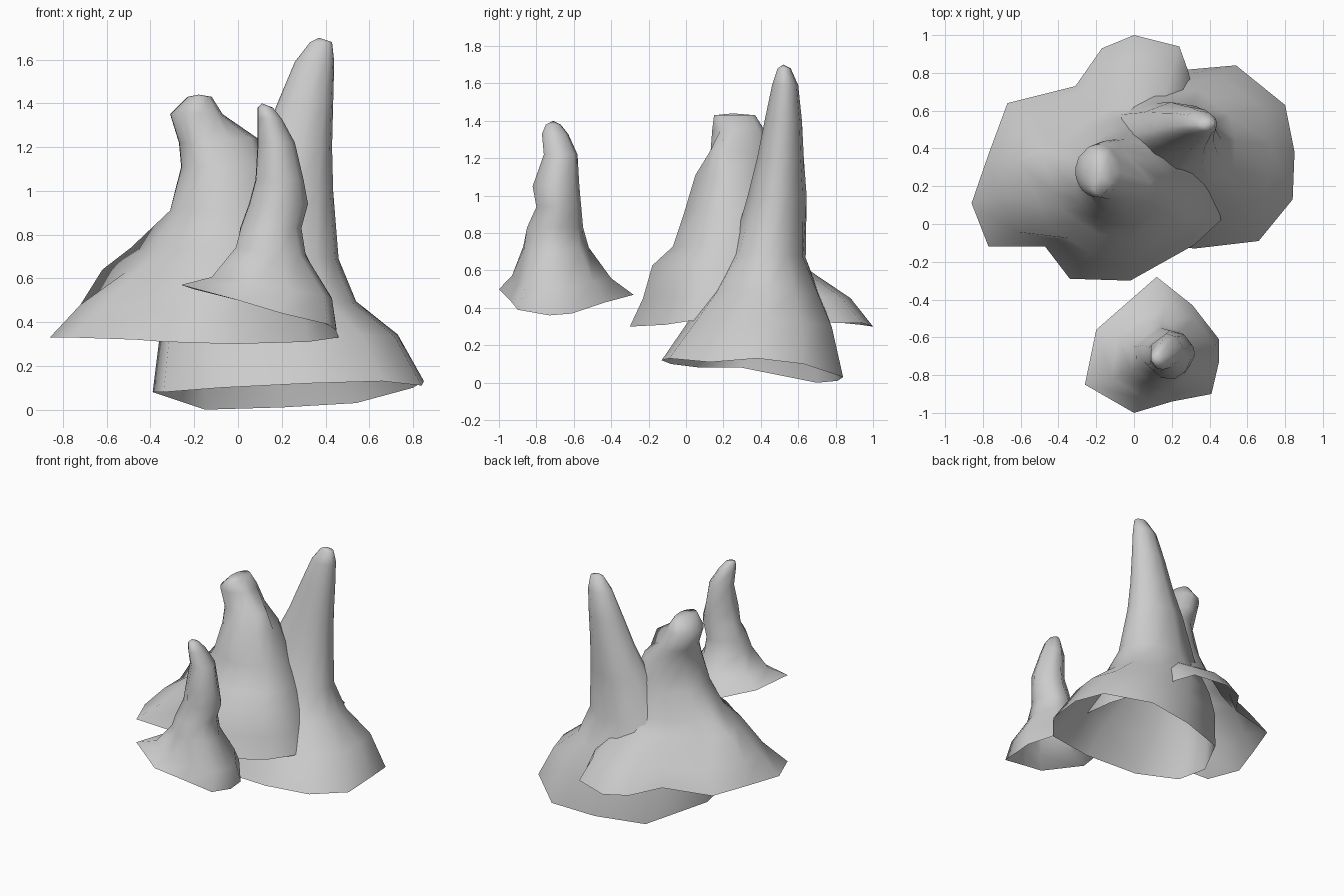
import bpy, bmesh, math


def fit(pts, x0, x1, y0, y1):
    """Scale a loop of 2D points to fill the given box."""
    xs, ys = [p[0] for p in pts], [p[1] for p in pts]
    return [(x0 + (p[0] - min(xs)) / (max(xs) - min(xs)) * (x1 - x0),
             y0 + (p[1] - min(ys)) / (max(ys) - min(ys)) * (y1 - y0)) for p in pts]


def spire(name, centre, base, rings, tip, pulls=()):
    """Loft an uneven open hem up through rings (z, x0, x1, y0, y1, hem influence) to a tip.
    Pulls (ring, index, position) then shape single ridges and shoulders."""
    cx, cy = centre
    zmid = sum(p[2] for p in base) / len(base)
    angles = [math.atan2(p[1] - cy, p[0] - cx) for p in base]
    hem = fit(base, -1, 1, -1, 1)
    bm = bmesh.new()
    loops = [[bm.verts.new(p) for p in base]]
    for z, x0, x1, y0, y1, k in rings:
        loop = [(h[0] * k + math.cos(a) * (1 - k), h[1] * k + math.sin(a) * (1 - k))
                for h, a in zip(hem, angles)]
        loop = fit(loop, x0, x1, y0, y1)
        loops.append([bm.verts.new((x, y, z + (b[2] - zmid) * k * 0.6))
                      for (x, y), b in zip(loop, base)])
    for ring, index, pos in pulls:
        loops[ring][index].co = pos
    n = len(base)
    for low, high in zip(loops, loops[1:]):
        for i in range(n):
            j = (i + 1) % n
            bm.faces.new((low[i], low[j], high[j], high[i]))
    top = bm.verts.new(tip)
    for i in range(n):
        bm.faces.new((loops[-1][i], loops[-1][(i + 1) % n], top))
    for f in bm.faces:
        f.smooth = True
    mesh = bpy.data.meshes.new(name)
    bm.to_mesh(mesh)
    bm.free()
    ob = bpy.data.objects.new(name, mesh)
    bpy.context.collection.objects.link(ob)
    return ob


# Tall rear spire (hems run counter-clockwise)
spire("tall_spire", (0.25, 0.35),
      [(0.85, 0.38, .13), (0.80, 0.63, .10), (0.54, 0.84, .03), (0.2, 0.81, .01),
       (-0.15, 0.7, 0), (-0.39, 0.3, .08), (-0.34, 0.08, .08), (-0.08, -0.08, .1),
       (0.32, -0.13, .12), (0.66, -0.09, .13), (0.84, 0.13, .11)],
      [(0.32, -0.36, 0.73, 0.02, 0.78, .8),
       (0.48, -0.28, 0.54, 0.12, 0.72, .5),
       (0.68, -0.17, 0.46, 0.24, 0.64, .3),
       (1.00, 0.00, 0.435, 0.33, 0.645, 0),
       (1.20, 0.10, 0.43, 0.38, 0.63, 0),
       (1.40, 0.18, 0.435, 0.42, 0.62, 0),
       (1.59, 0.26, 0.44, 0.46, 0.60, 0),
       (1.68, 0.33, 0.43, 0.49, 0.56, 0)], (0.37, 0.52, 1.70))

# Broad middle spire with a left ridge, a head and a lower shoulder
spire("middle_spire", (-0.1, 0.28),
      [(0.46, 0.02, .33), (0.43, 0.25, .33), (0.35, 0.5, .33), (0.29, 0.8, .32),
       (0.24, 0.94, .32), (0, 1.0, .30), (-0.17, 0.93, .31), (-0.31, 0.73, .33),
       (-0.67, 0.64, .33), (-0.77, 0.37, .33), (-0.86, 0.11, .33), (-0.77, -0.12, .33),
       (-0.47, -0.12, .32), (-0.34, -0.29, .31), (-0.02, -0.30, .30), (0.32, -0.11, .31)],
      [(0.46, -0.69, 0.41, -0.23, 0.88, .7),
       (0.63, -0.51, 0.35, -0.18, 0.62, .25),
       (0.73, -0.42, 0.30, -0.07, 0.56, .15),
       (0.91, -0.31, 0.22, -0.01, 0.50, .1),
       (1.11, -0.26, 0.13, 0.05, 0.45, 0),
       (1.22, -0.27, -0.01, 0.13, 0.44, 0),
       (1.35, -0.31, -0.07, 0.14, 0.42, 0),
       (1.43, -0.23, -0.12, 0.15, 0.37, 0)], (-0.18, 0.25, 1.44),
      [(1, 9, (-0.72, 0.33, 0.48)), (1, 10, (-0.72, 0.14, 0.48)),
       (2, 9, (-0.62, 0.33, 0.64)), (3, 9, (-0.49, 0.36, 0.74)),
       (6, 0, (0.06, 0.16, 1.24)), (6, 1, (0.09, 0.22, 1.24)), (6, 15, (-0.04, 0.13, 1.24))])

# Small front spire
spire("front_spire", (0.13, -0.68),
      [(0.45, -0.61, .37), (0.31, -0.43, .43), (0.12, -0.28, .47), (-0.2, -0.56, .55),
       (-0.26, -0.85, .57), (0, -1.0, .50), (0.2, -0.94, .44), (0.41, -0.90, .39),
       (0.45, -0.73, .36)],
      [(0.55, -0.12, 0.43, -0.93, -0.40, .8),
       (0.72, -0.01, 0.31, -0.87, -0.52, .3),
       (0.83, 0.01, 0.29, -0.85, -0.55, 0),
       (0.94, 0.05, 0.32, -0.80, -0.56, 0),
       (1.05, 0.08, 0.30, -0.82, -0.57, 0),
       (1.22, 0.09, 0.26, -0.76, -0.58, 0),
       (1.33, 0.09, 0.20, -0.77, -0.63, 0),
       (1.38, 0.09, 0.16, -0.75, -0.67, 0)], (0.11, -0.71, 1.40))
